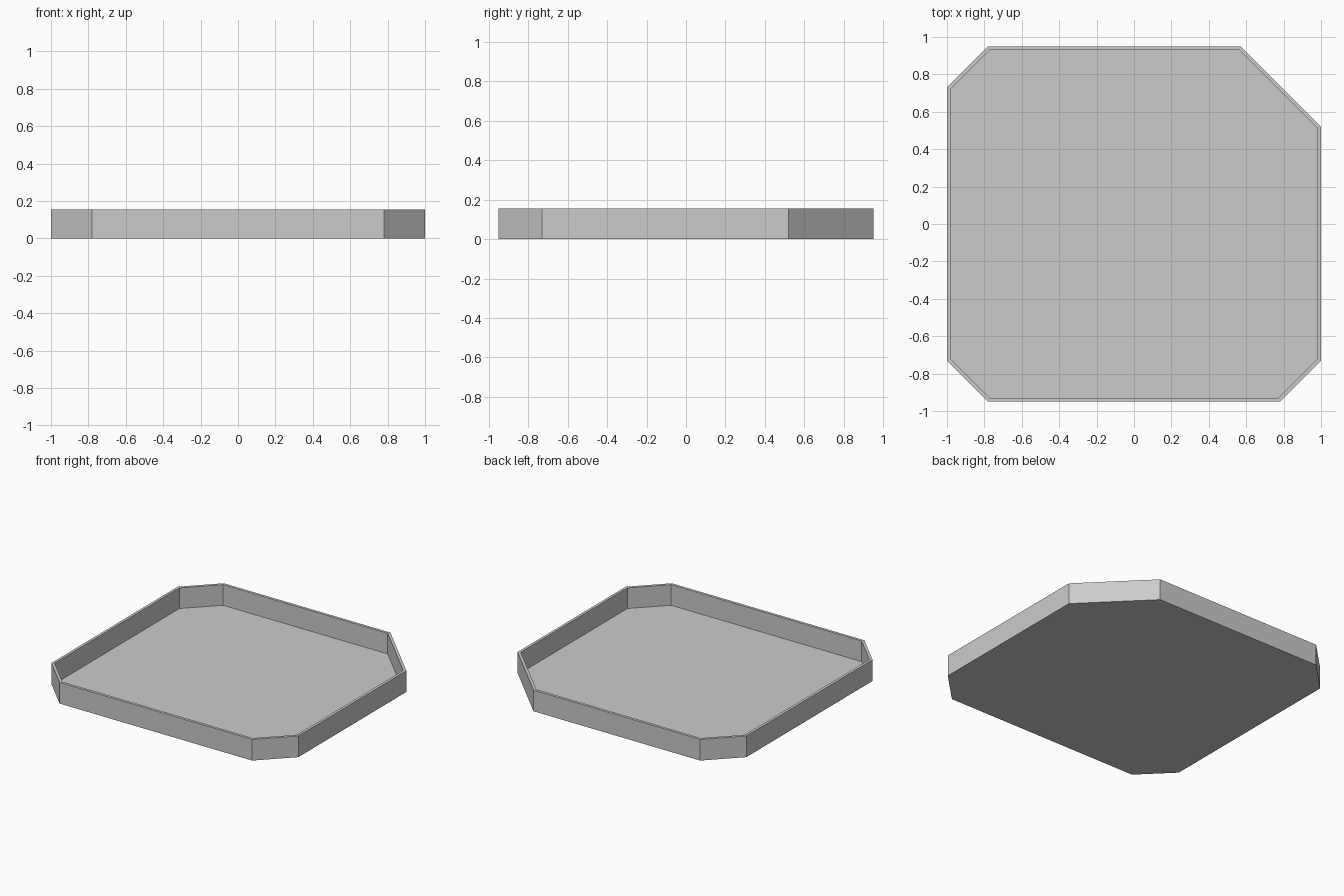
import bpy
import bmesh
import math
from mathutils import Vector

if "Cube" in bpy.data.objects:
    bpy.data.objects.remove(bpy.data.objects["Cube"])

HEIGHT, WALL, FLOOR = 0.155, 0.02, 0.004

# Tray outline, counter-clockwise, with one larger clipped corner
outline = [Vector(p) for p in (
    (-0.78, -0.95), (0.78, -0.95), (1, -0.73), (1, 0.52),
    (0.57, 0.95), (-0.78, 0.95), (-1, 0.73), (-1, -0.73))]


def inset(points, d):
    """Offset a convex outline inwards by d."""
    result = []
    for i, p in enumerate(points):
        a = (p - points[i - 1]).normalized()
        b = (points[(i + 1) % len(points)] - p).normalized()
        na, nb = Vector((-a.y, a.x)), Vector((-b.y, b.x))
        result.append(p + (na + nb) * d / (1 + na.dot(nb)))
    return result


grey = bpy.data.materials.new("light grey")
grey.diffuse_color = (0.6, 0.6, 0.6, 1)
grey.use_nodes = True
grey.node_tree.nodes["Principled BSDF"].inputs["Base Color"].default_value = grey.diffuse_color

# Tray: outer wall, rim, inner wall and thin floor in one closed shell
bm = bmesh.new()
inner = inset(outline, WALL)
rings = [[bm.verts.new((p.x, p.y, z)) for p in pts] for pts, z in (
    (outline, 0), (outline, HEIGHT), (inner, HEIGHT), (inner, FLOOR))]
n = len(outline)
for low, high in zip(rings, rings[1:]):
    for i in range(n):
        j = (i + 1) % n
        bm.faces.new((low[i], low[j], high[j], high[i]))
bm.faces.new(rings[0][::-1])
bm.faces.new(rings[-1])

mesh = bpy.data.meshes.new("tray")
bm.to_mesh(mesh)
bm.free()
mesh.materials.append(grey)
bpy.context.collection.objects.link(bpy.data.objects.new("tray", mesh))
